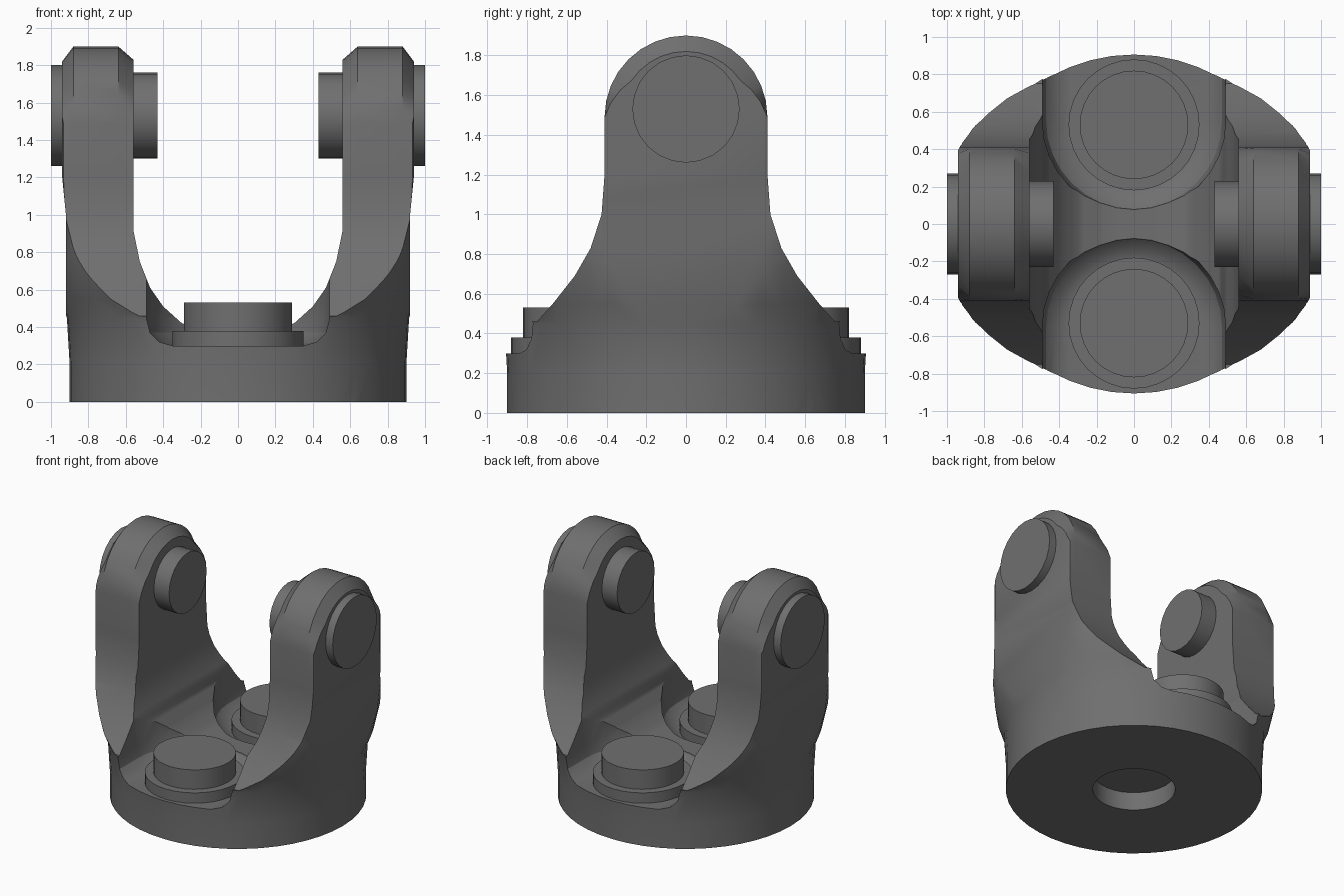
import bpy, bmesh, math
from mathutils import Matrix, Vector

default = bpy.data.objects.get("Cube")
if default:
    bpy.data.objects.remove(default, do_unlink=True)

steel = bpy.data.materials.new("dark steel grey")
steel.use_nodes = True
GREY = (0.16, 0.16, 0.16, 1)
steel.diffuse_color = GREY
steel.node_tree.nodes["Principled BSDF"].inputs["Base Color"].default_value = GREY


def finish(bm, name):
    bmesh.ops.recalc_face_normals(bm, faces=bm.faces)
    mesh = bpy.data.meshes.new(name)
    bm.to_mesh(mesh)
    bm.free()
    mesh.materials.append(steel)
    obj = bpy.data.objects.new(name, mesh)
    bpy.context.collection.objects.link(obj)
    return obj


def loft(name, sections):
    """Skin a list of closed loops and cap both ends."""
    bm = bmesh.new()
    loops = [[bm.verts.new(p) for p in s] for s in sections]
    n = len(loops[0])
    for a, b in zip(loops, loops[1:]):
        for i in range(n):
            j = (i + 1) % n
            bm.faces.new((a[i], a[j], b[j], b[i]))
    bm.faces.new(loops[0])
    bm.faces.new(loops[-1])
    return finish(bm, name)


def ring(radius, z, sides, y=0):
    return [(radius * math.cos(math.tau * i / sides),
             y + radius * math.sin(math.tau * i / sides), z) for i in range(sides)]


def lathe(name, profile, sides, y=0):
    return loft(name, [ring(r, z, sides, y) for r, z in profile])


def carve(obj, cutter, operation):
    """Apply a boolean and discard the cutter."""
    mod = obj.modifiers.new("carve", 'BOOLEAN')
    mod.operation, mod.solver, mod.object = operation, 'EXACT', cutter
    graph = bpy.context.evaluated_depsgraph_get()
    obj.data = bpy.data.meshes.new_from_object(obj.evaluated_get(graph))
    obj.modifiers.clear()
    bpy.data.objects.remove(cutter, do_unlink=True)


def smooth(obj, degrees=30):
    bpy.ops.object.select_all(action='DESELECT')
    obj.select_set(True)
    bpy.context.view_layer.objects.active = obj
    bpy.ops.object.shade_smooth_by_angle(angle=math.radians(degrees))


# Bell-shaped cross-section, with its rounded head inset for the chamfers
FLARE = [(1.2, -0.1), (1.2, 0.45), (0.75, 0.46), (0.67, 0.55), (0.56, 0.69),
         (0.48, 0.83), (0.425, 1.0), (0.41, 1.2)]


def bell(x, inset):
    half = list(FLARE)
    for i in range(9):
        a = math.pi / 2 * i / 8
        r = 0.41 - inset * min(1, i / 3)
        half.append((r * math.cos(a), 1.49 + r * math.sin(a)))
    other = [(-y, z) for y, z in reversed(half[:-1])]
    return [(x, y, z) for y, z in half + other]


stations = [(0.3, 0.07), (0.56, 0.07), (0.64, 0), (0.88, 0), (0.94, 0.08), (1.2, 0.15)]
stations = [(-x, c) for x, c in reversed(stations)] + stations
yoke = loft("yoke", [bell(x, c) for x, c in stations])

# U-shaped front outline
outer = [(0.9, 0), (0.905, 0.2), (0.92, 0.4), (0.92, 1.0), (0.94, 1.2), (0.94, 2)]
inner = [(0.56, 2), (0.56, 0.92), (0.525, 0.75), (0.47, 0.61), (0.40, 0.51),
         (0.3, 0.42), (0.17, 0.38)]
half = outer + inner
outline = half + [(-x, z) for x, z in reversed(half)]
carve(yoke, loft("u_outline", [[(x, y, z) for x, z in outline] for y in (-1.5, 1.5)]),
      'INTERSECT')

# Round outer wall
wall = [(0.9, 0), (0.9, 0.2), (0.915, 0.45), (0.955, 0.55), (1.0, 0.75), (1.02, 1.0), (1.02, 2.1)]
carve(yoke, lathe("round_wall", wall, 48), 'INTERSECT')

# Filleted pockets, open to the front and back
for side in (-1, 1):
    bm = bmesh.new()
    for y in (0.55, 1.4):
        for r, z in ((0.35, 0.3), (0.42, 0.32), (0.47, 0.37), (0.49, 0.45), (0.49, 2.2)):
            for p in ring(r, z, 32, y * side):
                bm.verts.new(p)
    hull = bmesh.ops.convex_hull(bm, input=bm.verts)
    inside = {g for g in hull["geom_interior"] + hull["geom_unused"]
              if isinstance(g, bmesh.types.BMVert)}
    bmesh.ops.delete(bm, geom=list(inside), context='VERTS')
    bmesh.ops.dissolve_limit(bm, angle_limit=0.01, verts=bm.verts, edges=bm.edges)
    carve(yoke, finish(bm, "pocket"), 'DIFFERENCE')

# Blind bore under the base
carve(yoke, lathe("bore", [(0.29, -0.2), (0.29, 0.14)], 32), 'DIFFERENCE')
smooth(yoke)

# Stepped bosses standing in the pockets
for label, y in (("front", -0.53), ("back", 0.53)):
    boss = lathe(label + "_boss", [(0.35, 0.29), (0.35, 0.38), (0.29, 0.38), (0.29, 0.53)], 32, y)
    smooth(boss)

# Cross pins through the arm heads
for label, side in (("left", 1), ("right", -1)):
    pin = lathe(label + "_pin", [(0.23, 0.43), (0.23, 0.75), (0.27, 0.75), (0.27, 1.0)], 24)
    pin.data.transform(Matrix.Translation(Vector((0, 0, 1.53)))
                       @ Matrix.Rotation(side * math.pi / 2, 4, 'Y'))
    smooth(pin)
